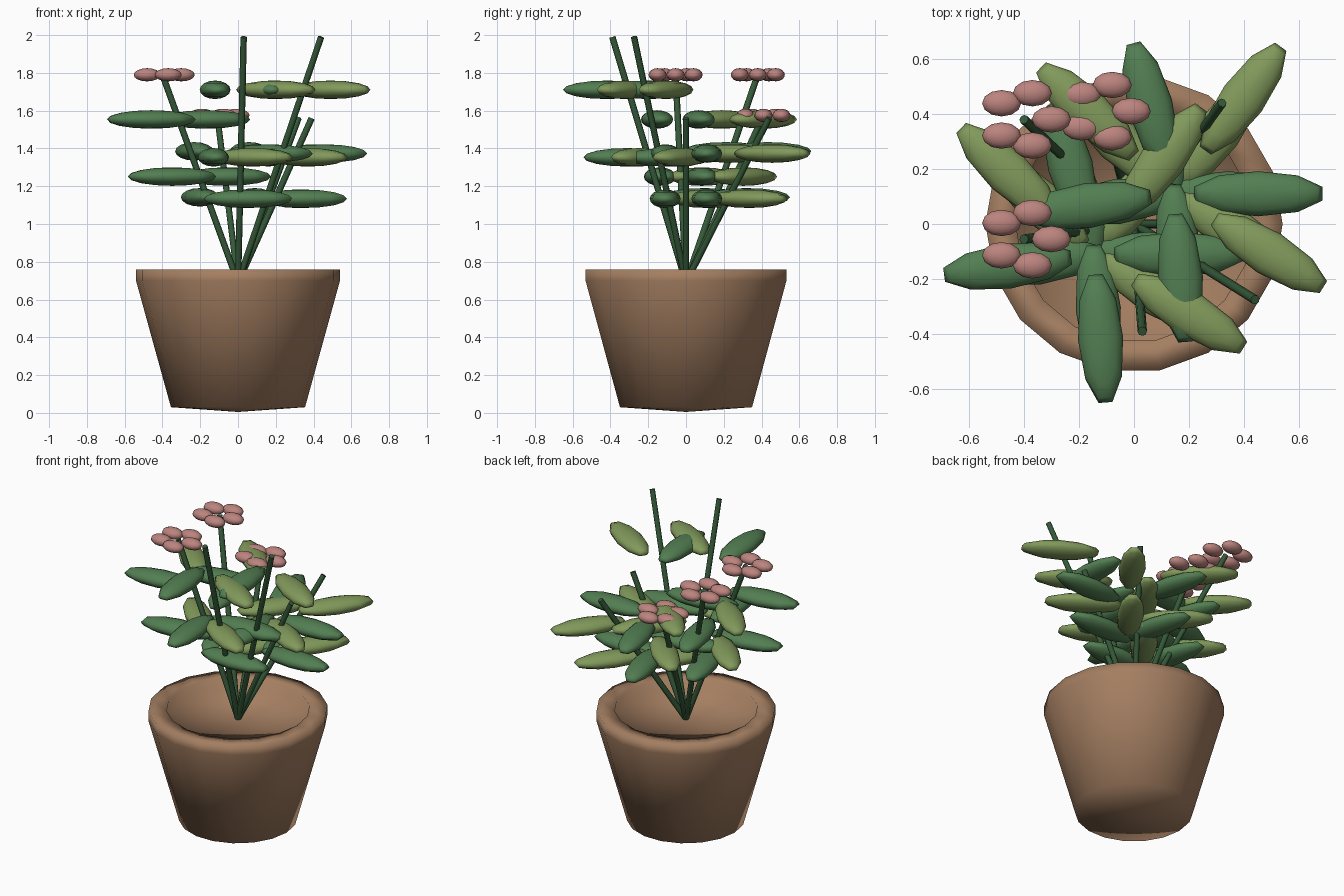
import bpy, bmesh, math
from mathutils import Vector, Matrix

cube = bpy.data.objects.get("Cube")
if cube:
    bpy.data.objects.remove(cube)


def material(name, rgb):
    m = bpy.data.materials.new(name)
    m.use_nodes = True
    color = (*rgb, 1)
    m.diffuse_color = color
    m.node_tree.nodes["Principled BSDF"].inputs["Base Color"].default_value = color
    return m


CLAY = material("clay", (0.37, 0.21, 0.12))
STEM = material("stem green", (0.035, 0.1, 0.04))
DARK = material("dark leaf green", (0.085, 0.21, 0.085))
LIGHT = material("light leaf green", (0.22, 0.32, 0.105))
PINK = material("petal pink", (0.5, 0.23, 0.21))


def finish(name, bm, mat, angle=None):
    bmesh.ops.recalc_face_normals(bm, faces=bm.faces)
    mesh = bpy.data.meshes.new(name)
    bm.to_mesh(mesh)
    bm.free()
    mesh.materials.append(mat)
    ob = bpy.data.objects.new(name, mesh)
    bpy.context.collection.objects.link(ob)
    bpy.ops.object.select_all(action="DESELECT")
    ob.select_set(True)
    bpy.context.view_layer.objects.active = ob
    if angle is None:
        bpy.ops.object.shade_smooth()
    else:
        bpy.ops.object.shade_smooth_by_angle(angle=math.radians(angle))
    return ob


def ellipsoid(name, centre, radii, turn, mat, segments, rings):
    bm = bmesh.new()
    place = (Matrix.Translation(centre) @ Matrix.Rotation(turn, 4, "Z")
             @ Matrix.Diagonal((*radii, 1)))
    bmesh.ops.create_uvsphere(bm, u_segments=segments, v_segments=rings,
                              radius=1, matrix=place)
    return finish(name, bm, mat)


# Pot: one lathed profile from the underside, over the rim, to the soil floor
def make_pot():
    profile = [(0, 0.005), (0.355, 0.03), (0.54, 0.7), (0.54, 0.76),
               (0.43, 0.76), (0.43, 0.69), (0, 0.69)]
    bm = bmesh.new()
    verts = [bm.verts.new((r, 0, z)) for r, z in profile]
    edges = [bm.edges.new(pair) for pair in zip(verts, verts[1:])]
    bmesh.ops.spin(bm, geom=verts + edges, cent=(0, 0, 0), axis=(0, 0, 1),
                   angle=math.tau, steps=18, use_merge=True)
    bmesh.ops.remove_doubles(bm, verts=bm.verts, dist=0.0001)
    finish("pot", bm, CLAY)


# Stem: thin rod from the soil to its tip
def make_stem(name, base, tip):
    axis = tip - base
    place = (Matrix.Translation((base + tip) / 2)
             @ axis.to_track_quat("Z", "Y").to_matrix().to_4x4())
    bm = bmesh.new()
    bmesh.ops.create_cone(bm, cap_ends=True, segments=8, radius1=0.017,
                          radius2=0.017, depth=axis.length, matrix=place)
    finish(name, bm, STEM, 50)


# Flower: ring of five flat petals
def make_flower(name, centre):
    for i in range(5):
        a = math.tau * i / 5
        spot = centre + Vector((math.cos(a), math.sin(a), 0)) * 0.1
        ellipsoid(f"{name}_petal_{i + 1}", spot, (0.071, 0.048, 0.035), 0,
                  PINK, 12, 8)


make_pot()

# Each stem: tip, leaf colour, whether it flowers
stems = [
    ((0.39, 0.0, 1.56), DARK, False),
    ((0.32, 0.44, 1.56), LIGHT, False),
    ((-0.11, 0.41, 1.575), DARK, True),
    ((-0.4, 0.38, 1.79), LIGHT, True),
    ((-0.4, -0.055, 1.79), DARK, True),
    ((0.03, -0.39, 1.99), DARK, False),
    ((0.44, -0.275, 1.99), LIGHT, False),
]
base = Vector((0, 0, 0.69))
leaf_offset = Vector((0.145, 0.11, 0))

for n, (tip, leaf_color, flowers) in enumerate(stems, 1):
    tip = Vector(tip)
    make_stem(f"stem_{n}", base, tip)
    turn = math.atan2(tip.y, tip.x)
    # Two pairs of leaves, pointing the way the stem leans
    for level, t in (("lower", 0.51), ("upper", 0.785)):
        node = base.lerp(tip, t)
        for side, sign in (("left", 1), ("right", -1)):
            ellipsoid(f"stem_{n}_{level}_{side}_leaf", node + leaf_offset * sign,
                      (0.245, 0.082, 0.049), turn, leaf_color, 10, 8)
    if flowers:
        make_flower(f"flower_{n}", tip)
